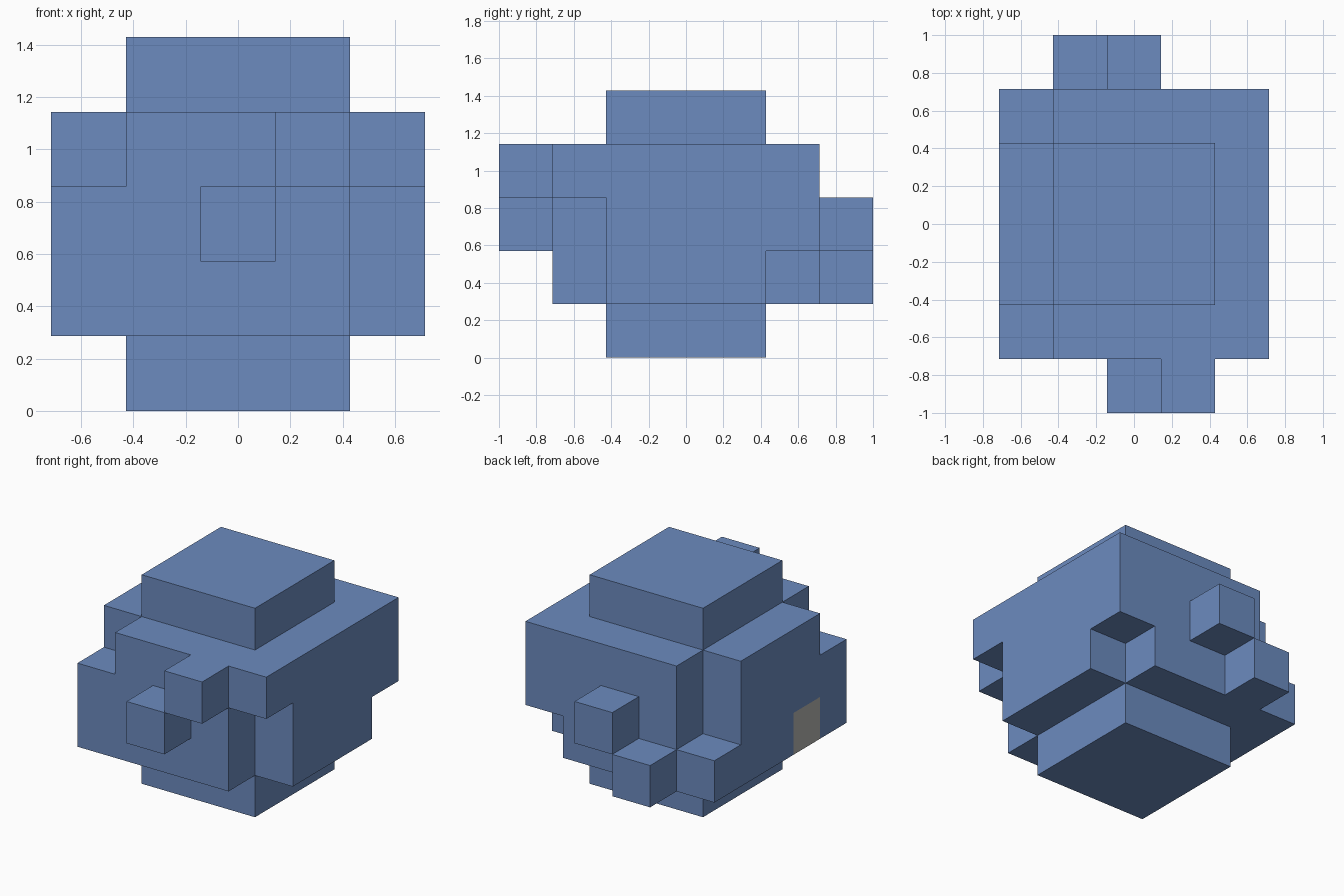
import bpy
import bmesh
from itertools import product
from mathutils import Vector

UNIT = 2 / 7                      # edge of one block
ORIGIN = Vector((-2.5, -3.5, 0))  # grid corner, in blocks

cube = bpy.data.objects.get("Cube")
if cube:
    bpy.data.objects.remove(cube, do_unlink=True)


def make_material(name, rgb):
    mat = bpy.data.materials.new(name)
    mat.use_nodes = True
    color = (*rgb, 1)
    mat.diffuse_color = color
    mat.node_tree.nodes["Principled BSDF"].inputs["Base Color"].default_value = color
    return mat


blue = make_material("soft_blue", (0.150, 0.258, 0.52))
grey = make_material("warm_grey", (0.46, 0.46, 0.43))


def blocks(x, y, z):
    """Grid cells of a box; each argument is a (first, last) pair."""
    return set(product(*(range(a, b + 1) for a, b in (x, y, z))))


# Body with its corner notches cut away
body = blocks((0, 4), (1, 5), (1, 3))
body -= blocks((4, 4), (1, 1), (1, 2))   # front notch, +x side
body -= blocks((0, 0), (1, 1), (3, 3))   # front notch, -x side
body -= blocks((0, 0), (5, 5), (2, 3))   # back notch, -x side
body -= blocks((4, 4), (5, 5), (1, 1))   # back notch, +x side

parts = {
    "body": body,
    "top_cap": blocks((1, 3), (2, 4), (4, 4)),
    "base": blocks((1, 3), (2, 4), (0, 0)),
    "front_middle_stud": {(2, 0, 2)},
    "front_upper_stud": {(3, 0, 3)},
    "back_middle_stud": {(2, 6, 2)},
    "back_lower_stud": {(1, 6, 1)},
}
filled = set().union(*parts.values())
PANEL = ((0, 2, 1), (-1, 0, 0))   # side panel: its block and direction


def build(name, cells):
    """Mesh only the outer faces of the part's blocks."""
    bm = bmesh.new()
    for cell in sorted(cells):
        center = Vector(cell) + Vector((0.5, 0.5, 0.5)) + ORIGIN
        for axis, sign in product(range(3), (-1, 1)):
            step = [0, 0, 0]
            step[axis] = sign
            if tuple(c + s for c, s in zip(cell, step)) in filled:
                continue
            normal, u, v = Vector(step), Vector(), Vector()
            u[(axis + 1) % 3] = 1
            v = normal.cross(u)
            corners = [center + (normal + u * a + v * b) / 2
                       for a, b in ((-1, -1), (1, -1), (1, 1), (-1, 1))]
            face = bm.faces.new([bm.verts.new(p * UNIT) for p in corners])
            face.material_index = int((cell, tuple(step)) == PANEL)
    bmesh.ops.remove_doubles(bm, verts=bm.verts, dist=0.001)
    # Join flat neighbours, keeping the panel border
    bmesh.ops.dissolve_limit(bm, angle_limit=0.01, verts=bm.verts,
                             edges=bm.edges, delimit={'MATERIAL'})
    mesh = bpy.data.meshes.new(name)
    mesh.materials.append(blue)
    mesh.materials.append(grey)
    bm.to_mesh(mesh)
    bm.free()
    bpy.context.collection.objects.link(bpy.data.objects.new(name, mesh))


for part_name, part_cells in parts.items():
    build(part_name, part_cells)
